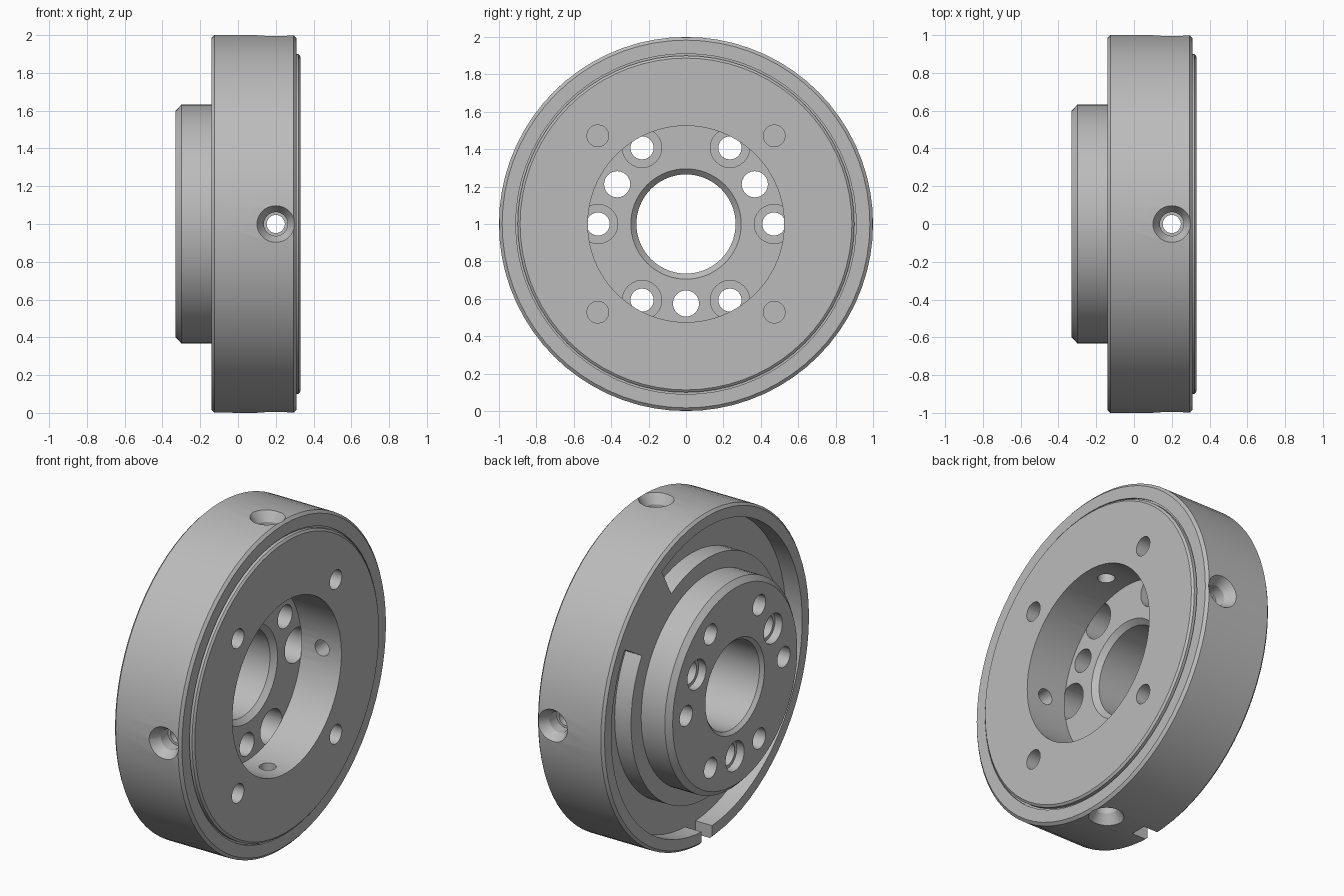
import bpy, bmesh
from math import radians, cos, sin
from mathutils import Matrix, Vector

cube = bpy.data.objects.get("Cube")
if cube:
    bpy.data.objects.remove(cube, do_unlink=True)

grey = bpy.data.materials.new("machined_grey")
grey.use_nodes = True
grey.diffuse_color = (0.5, 0.5, 0.5, 1)
bsdf = next(n for n in grey.node_tree.nodes if n.type == "BSDF_PRINCIPLED")
bsdf.inputs["Base Color"].default_value = (0.5, 0.5, 0.5, 1)
bsdf.inputs["Roughness"].default_value = 0.5

CENTRE = Matrix.Translation((0, 0, 1))


def lathe(name, profile, steps, matrix=None, start=0, sweep=360):
    """Spin a closed (x, radius) profile about the x axis."""
    bm = bmesh.new()
    vs = [bm.verts.new((x, 0, r)) for x, r in profile]
    for a, b in zip(vs, vs[1:] + vs[:1]):
        if a.co.z > 0 or b.co.z > 0:
            bm.edges.new((a, b))
    bmesh.ops.rotate(bm, verts=vs, cent=(0, 0, 0),
                     matrix=Matrix.Rotation(radians(start), 3, "X"))
    bmesh.ops.spin(bm, geom=bm.verts[:] + bm.edges[:], cent=(0, 0, 0),
                   axis=(1, 0, 0), angle=radians(sweep), steps=steps)
    bmesh.ops.remove_doubles(bm, verts=bm.verts[:], dist=1e-5)
    if sweep < 360:
        bmesh.ops.holes_fill(bm, edges=[e for e in bm.edges if e.is_boundary], sides=0)
    bmesh.ops.recalc_face_normals(bm, faces=bm.faces[:])
    mesh = bpy.data.meshes.new(name)
    bm.to_mesh(mesh)
    bm.free()
    mesh.materials.append(grey)
    obj = bpy.data.objects.new(name, mesh)
    bpy.context.collection.objects.link(obj)
    obj.matrix_world = CENTRE @ (matrix or Matrix())
    return obj


def at(radius, degrees):
    """Offset parallel to the axis, on a bolt circle."""
    a = radians(degrees)
    return Matrix.Translation((0, radius * cos(a), radius * sin(a)))


# Flanged body: hub at the back, raised face and stepped pocket at the other side
body = lathe("flange_body", [
    (-0.33, 0.285), (-0.33, 0.6), (-0.3, 0.632), (-0.14, 0.632),
    (-0.14, 0.985), (-0.125, 1), (0.295, 1), (0.31, 0.983),
    (0.31, 0.91), (0.3, 0.91), (0.3, 0.9), (0.32, 0.9), (0.33, 0.887),
    (0.33, 0.525), (0.06, 0.525), (0.06, 0.295), (0.03, 0.265), (-0.31, 0.265),
], 72)

cutters = []

# Curved recess behind the flange, interrupted by one bridge
cutters.append(lathe("recess_cutter", [(-0.2, 0.73), (-0.03, 0.73), (-0.03, 0.92), (-0.2, 0.92)],
                     66, start=-28, sweep=329))

# Notch through the rim at the bottom
bpy.ops.mesh.primitive_cube_add(size=1, location=(-0.115, 0, 0.04))
notch = bpy.context.object
notch.name = "notch_cutter"
notch.scale = (0.17, 0.1, 0.16)
cutters.append(notch)

# Counterbored bolt holes in the pocket floor
for k in range(6):
    cutters.append(lathe("bolt_hole_cutter", [
        (-0.4, 0), (-0.4, 0.062), (-0.1, 0.062), (-0.1, 0.105), (0.061, 0.105), (0.061, 0)],
        24, at(0.47, 60 * k)))

# Three larger holes, counterbored from the hub side
for k in range(3):
    cutters.append(lathe("hub_hole_cutter", [
        (-0.4, 0), (-0.4, 0.09), (-0.28, 0.09), (-0.28, 0.07), (0.1, 0.07), (0.1, 0)],
        24, at(0.425, 30 + 120 * k)))

# Blind holes in the raised face, and countersunk radial holes in the rim
for k in range(4):
    cutters.append(lathe("face_hole_cutter", [(0.1, 0), (0.1, 0.058), (0.4, 0.058), (0.4, 0)],
                         24, at(0.667, 45 + 90 * k)))
    turn = Matrix.Rotation(radians(90 * k), 4, "X") @ Matrix.Translation((0.2, 0, 0))
    cutters.append(lathe("radial_hole_cutter", [
        (0.45, 0), (0.45, 0.048), (0.87, 0.048), (0.87, 0.063), (0.94, 0.063),
        (1.0, 0.1), (1.03, 0.118), (1.03, 0)],
        32, turn @ Matrix.Rotation(radians(90), 4, "Z")))

# Cut everything, then bake the result
for c in cutters:
    c.hide_render = True
    m = body.modifiers.new(c.name, "BOOLEAN")
    m.operation = "DIFFERENCE"
    m.solver = "EXACT"
    m.object = c
bpy.context.view_layer.update()
graph = bpy.context.evaluated_depsgraph_get()
result = bpy.data.meshes.new_from_object(body.evaluated_get(graph))
body.modifiers.clear()
body.data = result
result.materials.clear()
result.materials.append(grey)
for p in result.polygons:
    p.material_index = 0
for c in cutters:
    bpy.data.objects.remove(c, do_unlink=True)

# Smooth round walls, keep machined edges crisp
bpy.ops.object.select_all(action="DESELECT")
body.select_set(True)
bpy.context.view_layer.objects.active = body
bpy.ops.object.shade_smooth_by_angle(angle=radians(25))
